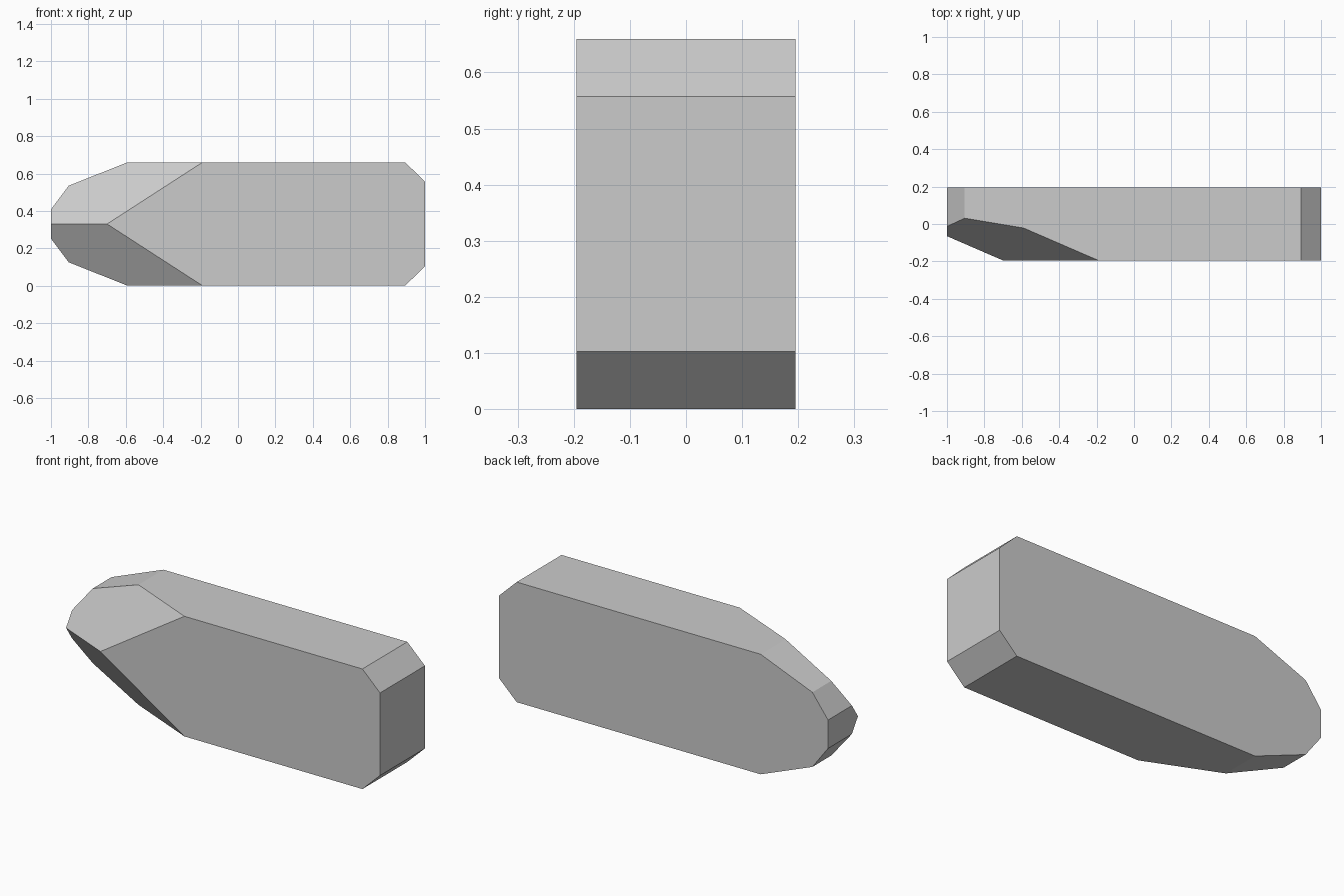
import bpy, bmesh
from mathutils import Vector

cube = bpy.data.objects.get("Cube")
if cube:
    bpy.data.objects.remove(cube, do_unlink=True)

HALF_DEPTH, MID = 0.195, 0.33

# Plain grey material
grey = bpy.data.materials.new("light_grey")
grey.use_nodes = True
colour = (0.6, 0.6, 0.6, 1)
grey.diffuse_color = colour
grey.node_tree.nodes["Principled BSDF"].inputs["Base Color"].default_value = colour

# Upper half of the side profile, mirrored about the mid height
upper = [(-1, 0.078), (-0.905, 0.205), (-0.59, 0.33), (0.893, 0.33), (1, 0.227)]
profile = [(x, MID + h) for x, h in upper] + [(x, MID - h) for x, h in reversed(upper)]

# Extruded body
bm = bmesh.new()
face = bm.faces.new([bm.verts.new((x, -HALF_DEPTH, z)) for x, z in profile])
extruded = bmesh.ops.extrude_face_region(bm, geom=[face])["geom"]
bmesh.ops.translate(bm, vec=(0, 2 * HALF_DEPTH, 0),
                    verts=[v for v in extruded if isinstance(v, bmesh.types.BMVert)])

# Two sloping facets meeting in a ridge at the pointed end
for side in (1, -1):
    cut = bmesh.ops.bisect_plane(
        bm, geom=bm.verts[:] + bm.edges[:] + bm.faces[:], dist=1e-5,
        plane_co=(-0.7, -HALF_DEPTH, MID),
        plane_no=Vector((-0.433, -1, 0.67 * side)).normalized(), clear_outer=True)
    rim = [e for e in cut["geom_cut"] if isinstance(e, bmesh.types.BMEdge)]
    bmesh.ops.holes_fill(bm, edges=rim, sides=0)

bmesh.ops.remove_doubles(bm, verts=bm.verts[:], dist=1e-5)
bmesh.ops.recalc_face_normals(bm, faces=bm.faces[:])

mesh = bpy.data.meshes.new("faceted_body")
bm.to_mesh(mesh)
bm.free()
mesh.materials.append(grey)
bpy.context.collection.objects.link(bpy.data.objects.new("faceted_body", mesh))
